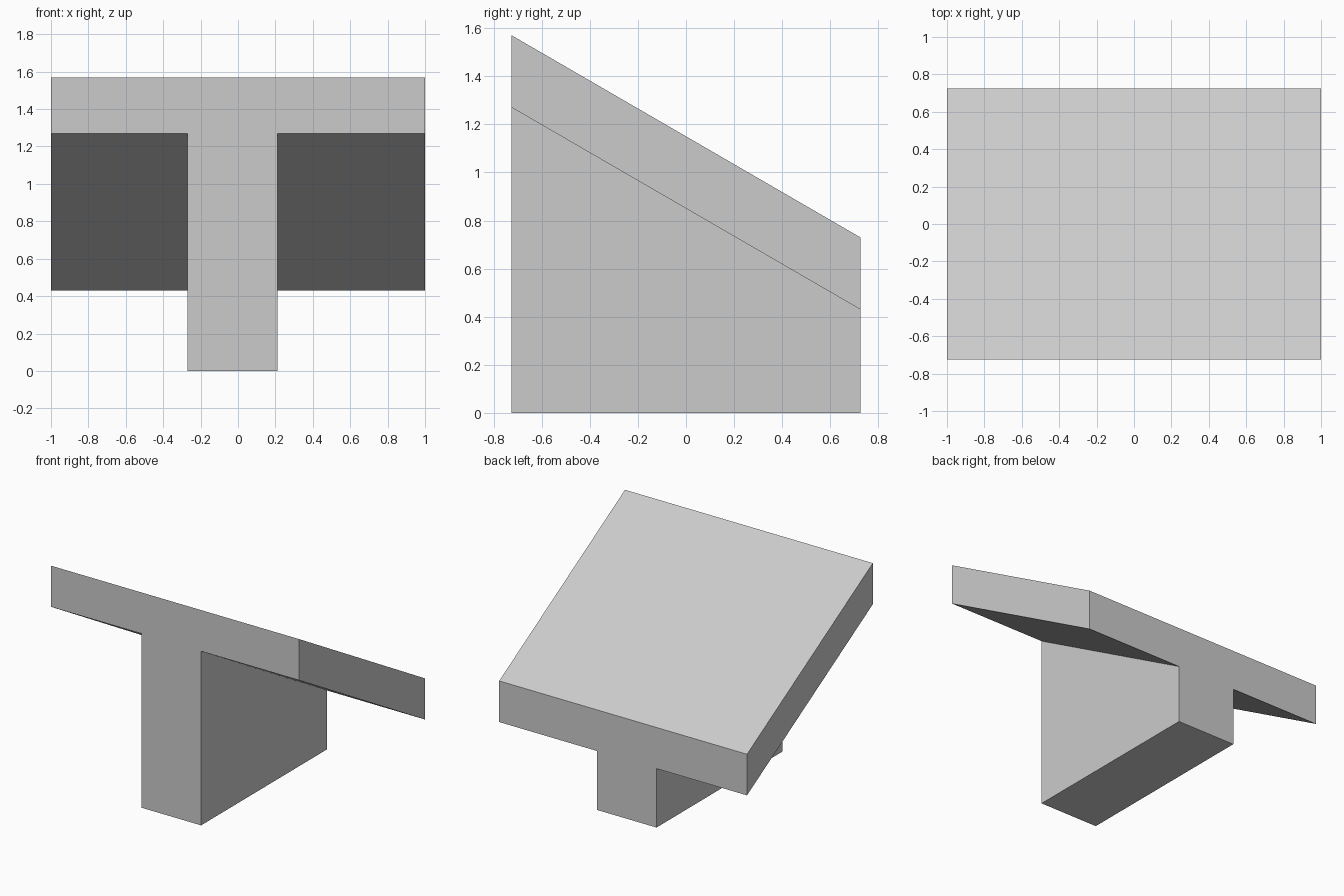
import bpy
import bmesh

cube = bpy.data.objects.get("Cube")
if cube:
    bpy.data.objects.remove(cube, do_unlink=True)

# Main dimensions
HALF_WIDTH, HALF_DEPTH = 1.0, 0.725
STEM_LEFT, STEM_RIGHT = 0.21, -0.27
TOP, UNDERSIDE = 1.57, 1.27
DROP = 0.84  # fall of the slab from front to back

# Plain grey material
grey = bpy.data.materials.new("light_grey")
grey.use_nodes = True
colour = (0.6, 0.6, 0.6, 1.0)
grey.diffuse_color = colour
grey.node_tree.nodes["Principled BSDF"].inputs["Base Color"].default_value = colour

# T-shaped front profile
profile = [
    (STEM_RIGHT, 0), (STEM_LEFT, 0),
    (STEM_LEFT, UNDERSIDE), (HALF_WIDTH, UNDERSIDE),
    (HALF_WIDTH, TOP), (-HALF_WIDTH, TOP),
    (-HALF_WIDTH, UNDERSIDE), (STEM_RIGHT, UNDERSIDE),
]
bm = bmesh.new()
front = bm.faces.new([bm.verts.new((x, -HALF_DEPTH, z)) for x, z in profile])

# Extrude to the back, keeping the foot level and lowering the slab
result = bmesh.ops.extrude_face_region(bm, geom=[front], use_keep_orig=True)
for v in (g for g in result["geom"] if isinstance(g, bmesh.types.BMVert)):
    v.co.y = HALF_DEPTH
    if v.co.z > 0:
        v.co.z -= DROP
bmesh.ops.recalc_face_normals(bm, faces=bm.faces)

mesh = bpy.data.meshes.new("sloped_slab_on_wall")
bm.to_mesh(mesh)
bm.free()
mesh.materials.append(grey)
obj = bpy.data.objects.new("sloped_slab_on_wall", mesh)
bpy.context.collection.objects.link(obj)
